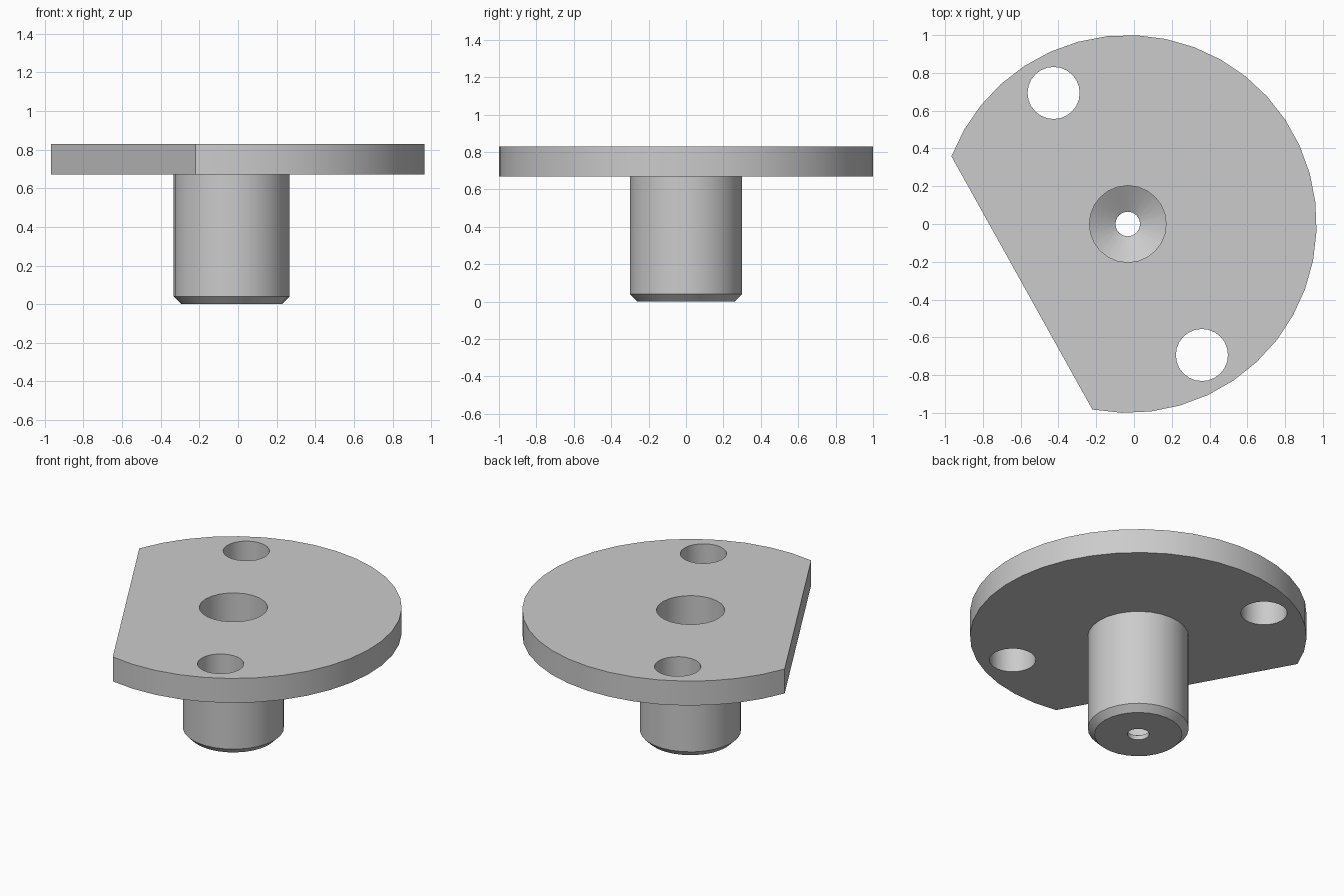
import bpy
import bmesh
from math import cos, sin, radians

cube = bpy.data.objects.get("Cube")
if cube:
    bpy.data.objects.remove(cube, do_unlink=True)

AXIS_X = -0.033          # the round parts share this axis
PLATE_BOTTOM, PLATE_TOP = 0.67, 0.83

grey = bpy.data.materials.new("plain grey")
grey.use_nodes = True
grey.diffuse_color = (0.6, 0.6, 0.6, 1)
grey.node_tree.nodes["Principled BSDF"].inputs["Base Color"].default_value = (0.6, 0.6, 0.6, 1)


def stack(name, rings):
    """Solid skinned through a list of equal-length point rings, capped at both ends."""
    bm = bmesh.new()
    loops = [[bm.verts.new(p) for p in ring] for ring in rings]
    n = len(loops[0])
    for low, high in zip(loops, loops[1:]):
        for i in range(n):
            j = (i + 1) % n
            bm.faces.new((low[i], low[j], high[j], high[i]))
    bm.faces.new(loops[0][::-1])
    bm.faces.new(loops[-1])
    bmesh.ops.recalc_face_normals(bm, faces=bm.faces[:])
    mesh = bpy.data.meshes.new(name)
    bm.to_mesh(mesh)
    bm.free()
    mesh.materials.append(grey)
    obj = bpy.data.objects.new(name, mesh)
    bpy.context.collection.objects.link(obj)
    return obj


def arc(radius, z, angles, x=AXIS_X, y=0):
    return [(x + radius * cos(a), y + radius * sin(a), z) for a in angles]


def lathe(name, profile, sides, x=AXIS_X, y=0):
    angles = [radians(360 * i / sides) for i in range(sides)]
    return stack(name, [arc(r, z, angles, x, y) for r, z in profile])


def combine(target, tool, operation):
    mod = target.modifiers.new(operation.lower(), 'BOOLEAN')
    mod.operation = operation
    mod.solver = 'EXACT'
    mod.object = tool
    bpy.ops.object.select_all(action='DESELECT')
    bpy.context.view_layer.objects.active = target
    target.select_set(True)
    bpy.ops.object.modifier_apply(modifier=mod.name)
    bpy.data.objects.remove(tool, do_unlink=True)


# Round plate with one straight side
rim = [radians(-100.8 + 259.8 * i / 29) for i in range(30)]
flange = stack("flanged_bushing", [arc(1, z, rim) for z in (PLATE_BOTTOM, PLATE_TOP)])

# Shank with a chamfered foot
shank = lathe("shank", [(0.26, 0), (0.3, 0.04), (0.3, 0.75)], 28)
combine(flange, shank, 'UNION')

# Stepped bore: small outlet, drill-point cone, wide bore
bore = lathe("bore_cutter", [(0.065, -0.1), (0.065, 0.03), (0.203, 0.112), (0.203, 1)], 24)
combine(flange, bore, 'DIFFERENCE')

# Two bolt holes on opposite sides, parallel to the straight side
for angle in (119.5, -60.5):
    a = radians(angle)
    hole = lathe("bolt_hole_cutter", [(0.138, 0.5), (0.138, 1)], 24,
                 AXIS_X + 0.797 * cos(a), 0.797 * sin(a))
    combine(flange, hole, 'DIFFERENCE')

bpy.ops.object.select_all(action='DESELECT')
bpy.context.view_layer.objects.active = flange
flange.select_set(True)
bpy.ops.object.shade_smooth_by_angle(angle=radians(28))
